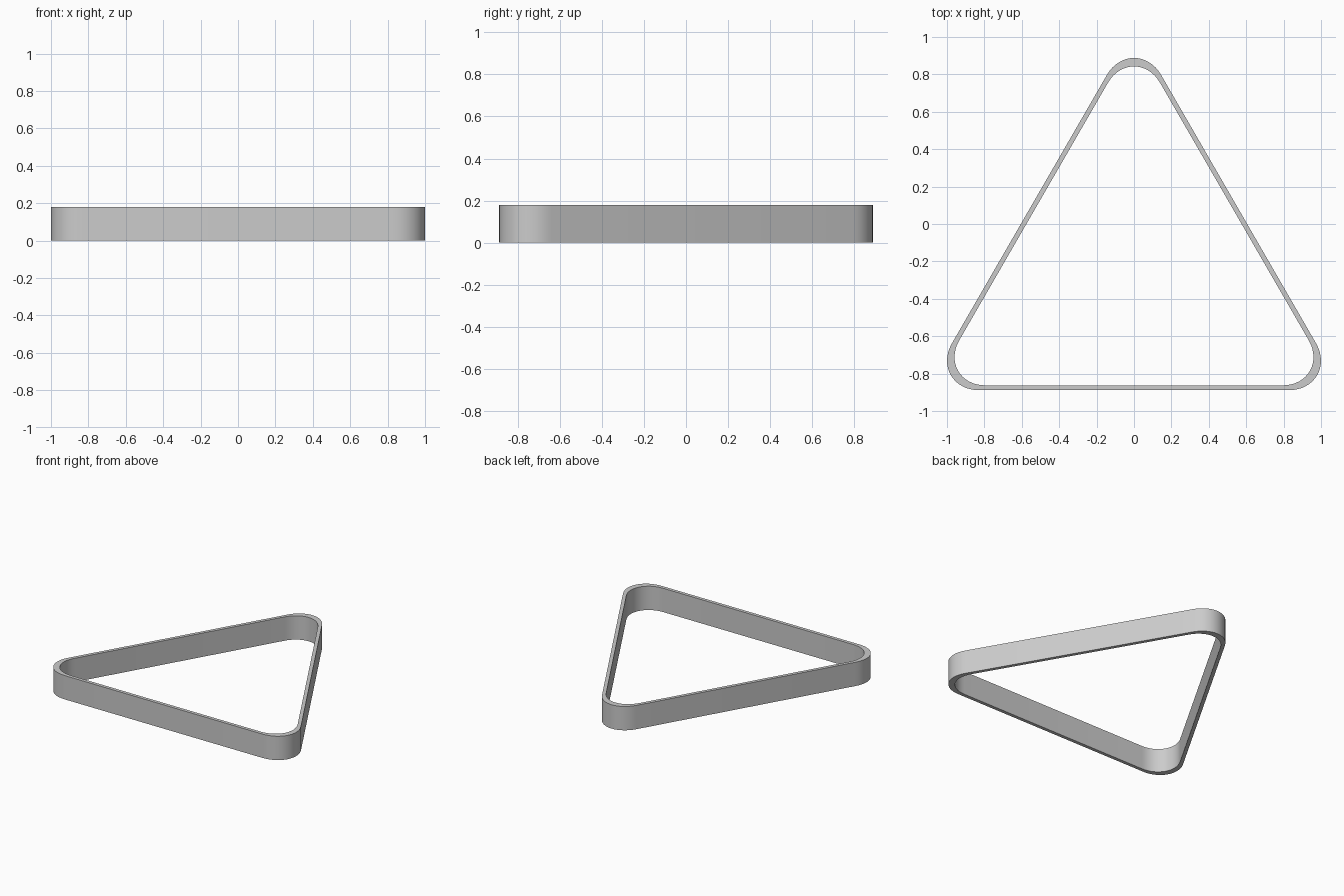
import bpy, bmesh, math
from mathutils import Vector
from mathutils.geometry import interpolate_bezier

if "Cube" in bpy.data.objects:
    bpy.data.objects.remove(bpy.data.objects["Cube"])

HEIGHT = 0.18
CENTROID = Vector((0, -0.243))
CORNER_DIST = 1.291     # centroid to the sharp (unrounded) corner
TANGENT, HANDLE = 0.29, 0.14   # rounding start and curve handle length
INNER_SCALE = 0.96
SEGMENTS = 17


def rounded_triangle():
    """Outline of an equilateral triangle with softly rounded corners."""
    corners = [Vector((math.cos(a), math.sin(a))) * CORNER_DIST
               for a in (math.radians(90 + 120 * i) for i in range(3))]
    points = []
    for i, c in enumerate(corners):
        a = (corners[i - 1] - c).normalized()
        b = (corners[(i + 1) % 3] - c).normalized()
        k = TANGENT - HANDLE
        points += interpolate_bezier(c + a * TANGENT, c + a * k,
                                     c + b * k, c + b * TANGENT, SEGMENTS)
    return points


# Triangular rack frame: outer and inner outlines joined into a hollow wall
bm = bmesh.new()
outline = rounded_triangle()
rings = []
for scale, z in ((1, 0), (1, HEIGHT), (INNER_SCALE, HEIGHT), (INNER_SCALE, 0)):
    rings.append([bm.verts.new((p.x * scale + CENTROID.x,
                                p.y * scale + CENTROID.y, z)) for p in outline])
n = len(outline)
for r in range(4):
    lower, upper = rings[r], rings[(r + 1) % 4]
    for i in range(n):
        j = (i + 1) % n
        bm.faces.new((lower[i], lower[j], upper[j], upper[i]))
bmesh.ops.recalc_face_normals(bm, faces=bm.faces)

mesh = bpy.data.meshes.new("triangle_rack")
bm.to_mesh(mesh)
bm.free()
rack = bpy.data.objects.new("triangle_rack", mesh)
bpy.context.collection.objects.link(rack)

# Smooth corners, crisp rims
bpy.context.view_layer.objects.active = rack
rack.select_set(True)
bpy.ops.object.shade_smooth_by_angle(angle=math.radians(30))
